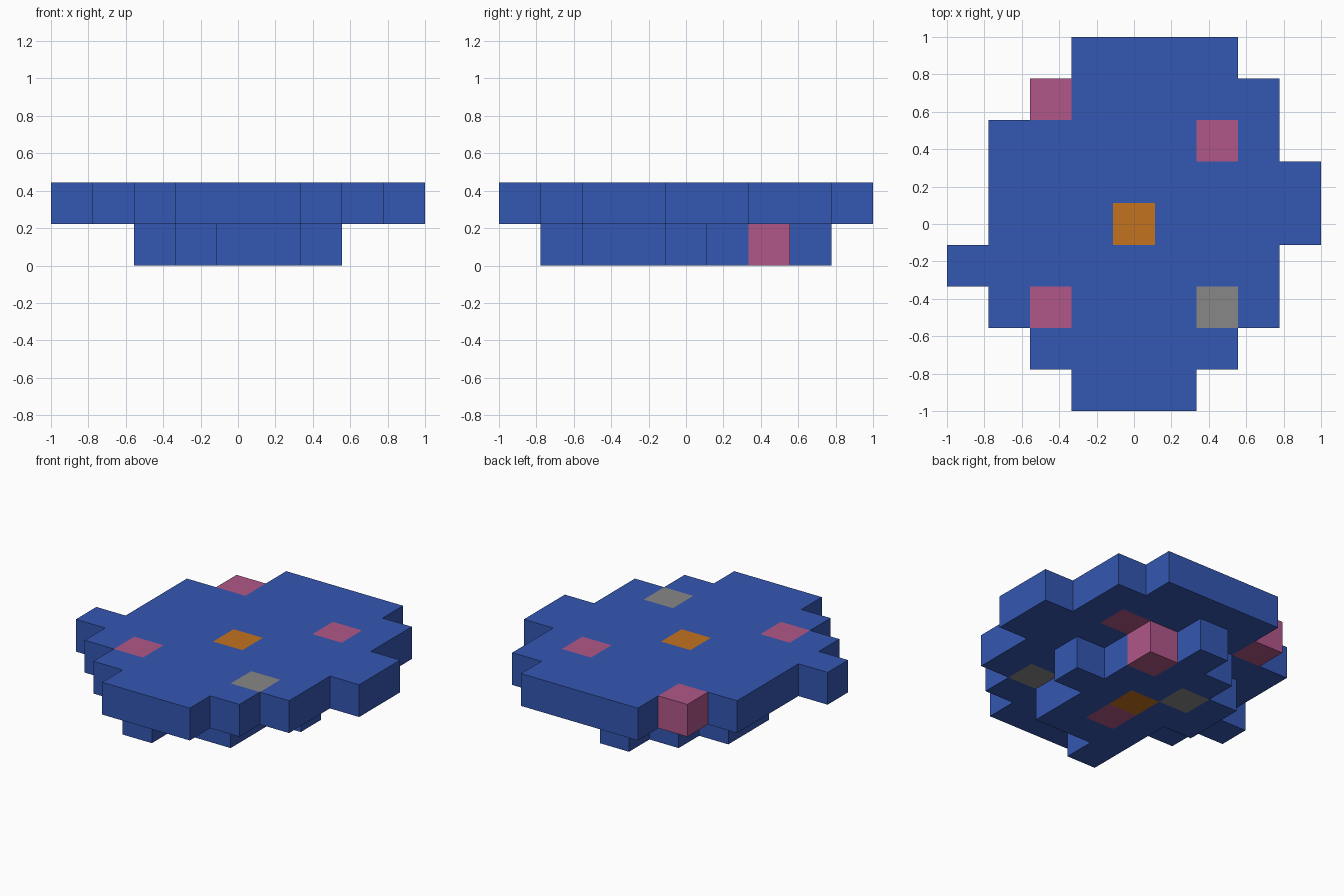
import bpy
import bmesh
import math
from mathutils import Vector

if "Cube" in bpy.data.objects:
    bpy.data.objects.remove(bpy.data.objects["Cube"], do_unlink=True)

CELLS = 9
SIZE = 2 / CELLS

# Each layer lists its rows from front to back as (row, first column, last column)
LOWER = [(1, 3, 3), (2, 3, 5), (3, 3, 5), (4, 2, 6), (5, 2, 5), (6, 3, 5), (7, 4, 4)]
UPPER = [(0, 3, 5), (1, 2, 6), (2, 1, 7), (3, 0, 7), (4, 1, 8),
         (5, 1, 8), (6, 1, 7), (7, 2, 7), (8, 3, 6)]

# Accent blocks as (column, row, layer)
ACCENTS = {
    "pink": [(2, 7, 1), (6, 6, 1), (2, 2, 1), (5, 6, 0), (4, 3, 0)],
    "grey": [(6, 2, 1), (3, 5, 0)],
    "orange": [(4, 4, 1), (4, 4, 0)],
}
COLOURS = {
    "blue": (52, 87, 178),
    "pink": (177, 87, 137),
    "grey": (135, 135, 135),
    "orange": (194, 115, 32),
}


def linear(channel):
    c = channel / 255
    return c / 12.92 if c < 0.04045 else ((c + 0.055) / 1.055) ** 2.4


def make_material(name, rgb):
    mat = bpy.data.materials.new(name)
    mat.use_nodes = True
    colour = (*[linear(c) for c in rgb], 1)
    mat.diffuse_color = colour
    bsdf = next(n for n in mat.node_tree.nodes if n.type == "BSDF_PRINCIPLED")
    bsdf.inputs["Base Color"].default_value = colour
    bsdf.inputs["Roughness"].default_value = 0.9
    return mat


def add_outer_faces(bm, cell, solid):
    """Add the sides of one block that do not touch another block."""
    centre = Vector(cell) + Vector((0.5, 0.5, 0.5))
    for axis in range(3):
        for sign in (-1, 1):
            out = Vector((0, 0, 0))
            out[axis] = sign
            if tuple(int(c + d) for c, d in zip(cell, out)) in solid:
                continue
            u = Vector((0, 0, 0))
            u[(axis + 1) % 3] = 0.5
            v = out.cross(u)
            corners = [centre + out / 2 + p for p in (-u - v, u - v, u + v, v - u)]
            half = CELLS / 2
            bm.faces.new([bm.verts.new((p - Vector((half, half, 0))) * SIZE)
                          for p in corners])


def build_blocks(name, cells, solid, mat):
    bm = bmesh.new()
    for cell in cells:
        add_outer_faces(bm, cell, solid)
    bmesh.ops.remove_doubles(bm, verts=bm.verts, dist=SIZE / 100)
    # Join flat neighbours into clean panels
    bmesh.ops.dissolve_limit(bm, angle_limit=math.radians(1),
                             verts=bm.verts, edges=bm.edges)
    mesh = bpy.data.meshes.new(name)
    bm.to_mesh(mesh)
    bm.free()
    mesh.materials.append(mat)
    bpy.context.collection.objects.link(bpy.data.objects.new(name, mesh))


# Full set of filled blocks
layers = [{(x, y, z) for y, first, last in rows for x in range(first, last + 1)}
          for z, rows in enumerate((LOWER, UPPER))]
solid = layers[0] | layers[1]
materials = {name: make_material(name, rgb) for name, rgb in COLOURS.items()}
coloured = {cell for cells in ACCENTS.values() for cell in cells}

# Blue slabs
for name, layer in zip(("lower_slab", "upper_slab"), layers):
    build_blocks(name, sorted(layer - coloured), solid, materials["blue"])

# Accent blocks set into the slabs
for name, cells in ACCENTS.items():
    build_blocks(name + "_blocks", cells, solid, materials[name])
